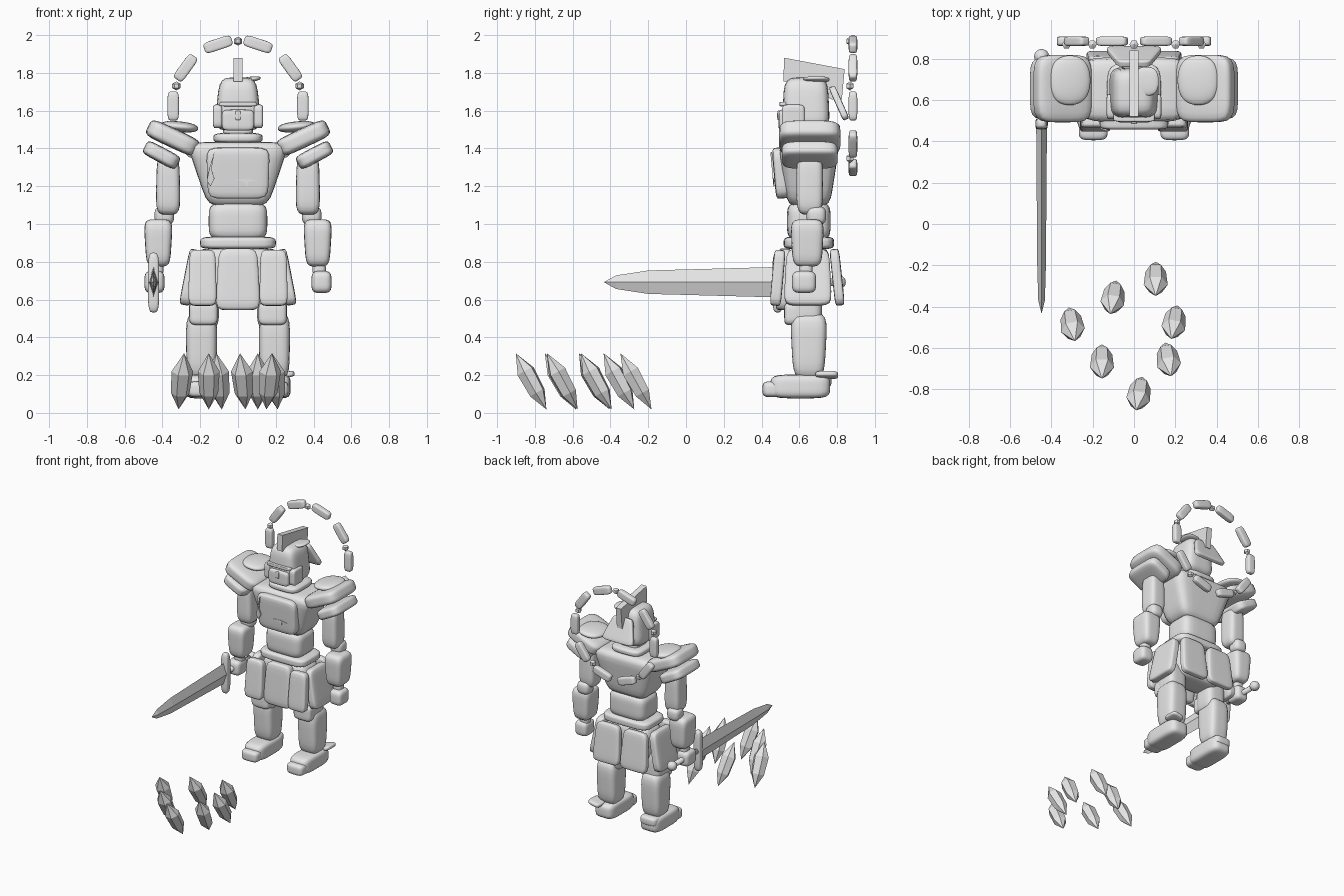
import bpy, bmesh, math
from mathutils import Euler, Vector

cube = bpy.data.objects.get("Cube")
if cube:
    bpy.data.objects.remove(cube, do_unlink=True)

stone = bpy.data.materials.new("stone grey")
stone.use_nodes = True
GREY = (0.8, 0.8, 0.8, 1)
stone.diffuse_color = GREY
stone.node_tree.nodes["Principled BSDF"].inputs["Base Color"].default_value = GREY


def finish(name, bm, at=(0, 0, 0), rot=(0, 0, 0), smooth=False):
    bmesh.ops.recalc_face_normals(bm, faces=bm.faces)
    mesh = bpy.data.meshes.new(name)
    bm.to_mesh(mesh)
    bm.free()
    mesh.materials.append(stone)
    for f in mesh.polygons:
        f.use_smooth = smooth
    ob = bpy.data.objects.new(name, mesh)
    ob.location = at
    ob.rotation_euler = Euler([math.radians(a) for a in rot])
    bpy.context.collection.objects.link(ob)
    return ob


def block(name, at, half, p=5, top=(1, 1), bottom=(1, 1), rot=(0, 0, 0)):
    """Rounded, bulging box; p sets squareness, top and bottom taper it."""
    bm = bmesh.new()
    bmesh.ops.create_cube(bm, size=2)
    bmesh.ops.subdivide_edges(bm, edges=bm.edges[:], cuts=7, use_grid_fill=True)
    for v in bm.verts:
        v.co /= sum(abs(c) ** p for c in v.co) ** (1 / p)
        t = (v.co.z + 1) / 2
        v.co.x *= half[0] * (bottom[0] + (top[0] - bottom[0]) * t)
        v.co.y *= half[1] * (bottom[1] + (top[1] - bottom[1]) * t)
        v.co.z *= half[2]
    return finish(name, bm, at, rot, True)


def pair(name, at, half, p=5, top=(1, 1), bottom=(1, 1), rot=(0, 0, 0)):
    """The same block on both sides of the body."""
    for s, side in ((1, "left_"), (-1, "right_")):
        block(side + name, (at[0] * s, at[1], at[2]), half, p, top, bottom,
              (rot[0], rot[1] * s, rot[2] * s))


def loft(name, sections, sides, at, rot=(0, 0, 0), smooth=False):
    """Faceted solid through (height, x radius, y radius) rings."""
    bm = bmesh.new()
    rings = []
    for h, rx, ry in sections:
        angles = [math.tau * i / sides for i in range(sides)]
        rings.append([bm.verts.new((rx * math.cos(a), ry * math.sin(a), h)) for a in angles])
    for a, b in zip(rings, rings[1:]):
        for i in range(sides):
            j = (i + 1) % sides
            bm.faces.new((a[i], a[j], b[j], b[i]))
    for ring, section in ((rings[0], sections[0]), (rings[-1], sections[-1])):
        if section[1] > 0:
            bm.faces.new(ring)
    bmesh.ops.remove_doubles(bm, verts=bm.verts[:], dist=0.0001)
    return finish(name, bm, at, rot, smooth)


def prism(name, points, thickness):
    """Flat outline extruded evenly along its normal."""
    bm = bmesh.new()
    pts = [Vector(q) for q in points]
    face = bm.faces.new([bm.verts.new(q) for q in pts])
    face.normal_update()
    n = face.normal * thickness
    bmesh.ops.translate(bm, verts=bm.verts[:], vec=-n / 2)
    out = bmesh.ops.extrude_face_region(bm, geom=[face])["geom"]
    bmesh.ops.translate(bm, verts=[g for g in out if isinstance(g, bmesh.types.BMVert)], vec=n)
    return finish(name, bm)


# Head and helmet
block("helmet", (0, 0.635, 1.635), (0.125, 0.135, 0.14), 5, top=(0.78, 0.85), bottom=(1.02, 0.95))
block("face_plate", (0, 0.52, 1.55), (0.085, 0.03, 0.055), 6)
block("visor_band", (0, 0.515, 1.635), (0.1, 0.02, 0.012), 6)
block("nose_guard", (0, 0.495, 1.575), (0.014, 0.012, 0.025), 6)
pair("cheek_guard", (0.108, 0.568, 1.57), (0.025, 0.06, 0.062), 6)
block("neck_guard", (0, 0.81, 1.64), (0.14, 0.018, 0.095), 8, top=(0.55, 1), rot=(24, 0, 0))
prism("helmet_crest", [(0, y, z) for y, z in
      ((0.515, 1.755), (0.52, 1.88), (0.84, 1.82), (0.825, 1.66), (0.77, 1.66), (0.6, 1.75))], 0.045)
block("helmet_dent", (0.06, 0.69, 1.765), (0.06, 0.07, 0.014), 2.5, rot=(0, -8, 0))

# Torso
block("neck", (0, 0.65, 1.48), (0.08, 0.08, 0.06), 4)
block("collar", (0, 0.65, 1.455), (0.13, 0.13, 0.028), 4)
block("torso", (0, 0.65, 1.265), (0.275, 0.165, 0.17), 7, top=(1, 1), bottom=(0.58, 0.68))
block("chest_plate", (0, 0.5, 1.27), (0.168, 0.035, 0.135), 7, bottom=(0.95, 1), rot=(5, 0, 0))
block("abdomen", (0, 0.65, 1.015), (0.155, 0.115, 0.1), 5)
block("belt", (0, 0.65, 0.9), (0.2, 0.133, 0.034), 5)
block("pelvis", (0, 0.65, 0.74), (0.19, 0.11, 0.14), 5)

# Chest cracks
prism("long_chest_crack", [(x, 0.461 - (z - 1.27) * 0.09, z) for x, z in
      ((-0.125, 1.38), (-0.15, 1.3), (-0.165, 1.23), (-0.145, 1.2), (-0.125, 1.24), (-0.14, 1.29))], 0.009)
prism("short_chest_crack", [(x, 0.469, z) for x, z in
      ((-0.03, 1.235), (0.03, 1.225), (0.05, 1.2), (0.055, 1.225), (0.1, 1.23), (0.04, 1.24))], 0.009)

# Skirt plates flare outwards
block("front_skirt_plate", (0, 0.515, 0.707), (0.12, 0.035, 0.163), 7, top=(0.85, 1), rot=(-3, 0, 0))
pair("front_side_skirt_plate", (0.188, 0.485, 0.715), (0.076, 0.03, 0.148), 7, top=(0.9, 1), rot=(-5, 0, 0))
pair("side_skirt_plate", (0.255, 0.645, 0.718), (0.03, 0.128, 0.15), 7, top=(1, 0.88), rot=(0, -11, 0))
pair("back_skirt_plate", (0.118, 0.8, 0.718), (0.115, 0.026, 0.15), 7, top=(0.85, 1), rot=(6, 0, 0))

# Legs
pair("thigh", (0.18, 0.635, 0.57), (0.08, 0.085, 0.13), 4)
pair("knee_guard", (0.183, 0.565, 0.525), (0.075, 0.045, 0.06), 5)
pair("shin", (0.193, 0.65, 0.355), (0.088, 0.1, 0.175), 4.5, top=(0.95, 1), bottom=(0.9, 0.82))
pair("foot", (0.197, 0.605, 0.14), (0.082, 0.158, 0.063), 4.5)
pair("toe_cap", (0.197, 0.46, 0.125), (0.07, 0.055, 0.042), 4)
block("left_heel_spur", (0.25, 0.745, 0.2), (0.05, 0.06, 0.016), 4, rot=(0, -12, 0))
block("right_heel_band", (-0.197, 0.71, 0.17), (0.07, 0.06, 0.035), 4)

# Shoulders and arms
pair("upper_shoulder_plate", (0.345, 0.655, 1.455), (0.145, 0.163, 0.05), 5, rot=(0, -25, 0))
pair("lower_shoulder_plate", (0.405, 0.655, 1.365), (0.1, 0.148, 0.04), 5, rot=(0, -28, 0))
pair("shoulder_cap", (0.31, 0.695, 1.515), (0.1, 0.12, 0.028), 2.3, rot=(0, -6, 0))
pair("upper_arm", (0.37, 0.655, 1.21), (0.066, 0.07, 0.16), 4.5, top=(0.9, 1))
pair("elbow", (0.39, 0.69, 1.045), (0.052, 0.052, 0.05), 3)
pair("forearm", (0.422, 0.642, 0.9), (0.078, 0.09, 0.125), 5, bottom=(0.8, 0.85))
pair("wrist", (0.43, 0.635, 0.76), (0.035, 0.035, 0.05), 3)
pair("hand", (0.442, 0.625, 0.693), (0.053, 0.064, 0.058), 4)

# Sword, pointing forwards from the right hand
SWORD_X, SWORD_Z = -0.447, 0.692
FORWARD = (90, 0, 0)
loft("sword_blade", [(-0.47, 0.026, 0.08), (0.2, 0.021, 0.062), (0.37, 0.016, 0.036), (0.435, 0, 0)],
     4, (SWORD_X, 0, SWORD_Z), FORWARD)
block("sword_guard", (SWORD_X, 0.485, 0.69), (0.03, 0.028, 0.158), 4)
loft("sword_grip", [(-0.8, 0.02, 0.02), (-0.48, 0.02, 0.02)], 12, (SWORD_X, 0, SWORD_Z), FORWARD, True)
block("sword_pommel", (SWORD_X, 0.81, SWORD_Z), (0.036, 0.036, 0.036), 2)

# Segmented halo behind the head
HALO_Y, HALO_Z, HALO_R = 0.884, 1.625, 0.343
for i in range(10):
    a = math.radians(36 * i)
    block(f"halo_segment_{i + 1}", (HALO_R * math.cos(a), HALO_Y, HALO_Z + HALO_R * math.sin(a)),
          (0.03, 0.023, 0.077), 5, rot=(0, -36 * i, 0))
for i in range(5):
    a = math.radians(90 + 72 * i)
    loft(f"halo_bead_{i + 1}", [(-0.024, 0, 0), (-0.011, 0.022, 0.022), (0.011, 0.022, 0.022), (0.024, 0, 0)],
         6, (HALO_R * math.cos(a), 0.868, HALO_Z + HALO_R * math.sin(a)))

# Ring of leaning crystals on the ground in front
spots = [(-0.1, -0.355), (0.105, -0.265), (-0.3, -0.485), (0.195, -0.475),
         (-0.155, -0.665), (0.165, -0.655), (0.025, -0.82)]
for i, (x, y) in enumerate(spots):
    loft(f"crystal_{i + 1}", [(-0.17, 0, 0), (-0.07, 0.05, 0.045), (0.06, 0.058, 0.05), (0.17, 0, 0)],
         6, (x, y, 0.167), (29, 0, 25 * (i % 3 - 1) * 0.4))
